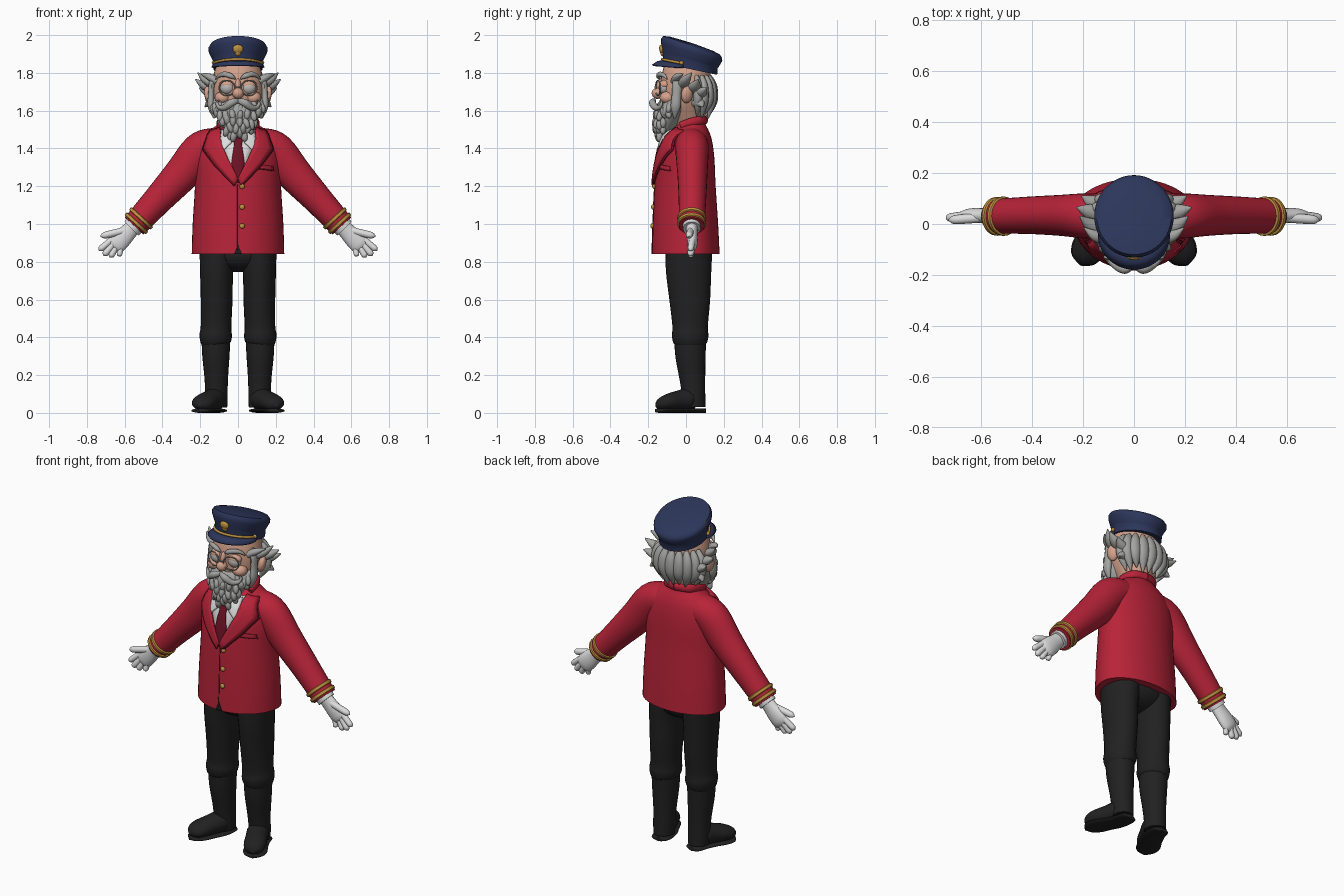
import bpy, bmesh, math, random
from mathutils import Vector, Matrix, Euler

random.seed(4)


def material(name, r, g, b):
    m = bpy.data.materials.new(name)
    m.diffuse_color = (r, g, b, 1)
    return m


RED = material("coat_red", .48, .017, .04)
DARK = material("tie_red", .16, .006, .018)
NAVY = material("cap_navy", .026, .037, .105)
BLACK = material("trouser_black", .015, .015, .015)
WHITE = material("glove_white", .72, .72, .72)
GREY = material("hair_grey", .37, .37, .36)
SKIN = material("skin", .66, .36, .26)
GOLD = material("gold", .53, .29, .05)
PALE = material("lens_pale", .5, .47, .45)


def finish(name, bm, mat, mirror=False, thick=0):
    bmesh.ops.recalc_face_normals(bm, faces=bm.faces)
    me = bpy.data.meshes.new(name)
    bm.to_mesh(me)
    bm.free()
    me.materials.append(mat)
    ob = bpy.data.objects.new(name, me)
    bpy.context.collection.objects.link(ob)
    if thick:
        s = ob.modifiers.new("thickness", 'SOLIDIFY')
        s.thickness, s.offset = thick, 0
    if mirror:
        ob.modifiers.new("mirror", 'MIRROR').use_mirror_merge = False
    return ob


def dense(rows, k):
    """Smooth curve through all the rows of numbers."""
    out, n = [], len(rows)
    for i in range(n - 1):
        p = [rows[max(0, min(n - 1, i + j))] for j in (-1, 0, 1, 2)]
        for s in range(k):
            t = s / k
            out.append([.5 * (2 * b + (c - a) * t + (2 * a - 5 * b + 4 * c - d) * t * t
                              + (3 * b - a - 3 * c + d) * t ** 3) for a, b, c, d in zip(*p)])
    return out + [list(rows[-1])]


def add_loft(bm, rings, cap=True):
    vs = [[bm.verts.new(p) for p in r] for r in rings]
    n = len(vs[0])
    for a, b in zip(vs, vs[1:]):
        for i in range(n):
            bm.faces.new((a[i], a[(i + 1) % n], b[(i + 1) % n], b[i]))
    if cap:
        bm.faces.new(vs[0])
        bm.faces.new(vs[-1])


def add_tube(bm, rows, side, n, k):
    """Rows are x, y, z, radius along side, radius across it."""
    rows = dense(rows, k)
    pts = [Vector(r[:3]) for r in rows]
    rings = []
    for i, r in enumerate(rows):
        t = (pts[min(i + 1, len(pts) - 1)] - pts[max(i - 1, 0)]).normalized()
        s = Vector(side)
        s = (s - t * s.dot(t)).normalized()
        v = t.cross(s)
        ra, rb = max(r[3], .001), max(r[4], .001)
        rings.append([pts[i] + s * ra * math.cos(a) + v * rb * math.sin(a)
                      for a in (j * math.tau / n for j in range(n))])
    add_loft(bm, rings)


def tubes(name, paths, mat, side=(1, 0, 0), mirror=False, n=20, k=4):
    bm = bmesh.new()
    for rows in paths:
        add_tube(bm, rows, side, n, k)
    return finish(name, bm, mat, mirror)


def blobs(name, items, mat, mirror=False, seg=16):
    bm = bmesh.new()
    for c, r, rot in items:
        m = Matrix.Translation(c) @ Euler(rot).to_matrix().to_4x4() @ Matrix.Diagonal((*r, 1))
        bmesh.ops.create_uvsphere(bm, u_segments=seg, v_segments=seg // 2 + 2, radius=1, matrix=m)
    return finish(name, bm, mat, mirror)


# Coat body: height, half width, front y, back y
MID = .03
coat = dense([(.84, .245, -.18, .178), (1.0, .24, -.175, .17), (1.2, .228, -.166, .157),
              (1.35, .228, -.15, .15), (1.44, .205, -.125, .138), (1.49, .16, -.09, .122),
              (1.525, .11, -.05, .105), (1.555, .085, -.03, .1)], 5)
bm = bmesh.new()
add_loft(bm, [[(rx * math.cos(a), MID + math.sin(a) * ((yb - MID) if math.sin(a) > 0 else (MID - yf)), z)
               for a in (j * math.tau / 48 for j in range(48))] for z, rx, yf, yb in coat])
finish("coat_body", bm, RED)


def front_y(x, z):
    for a, b in zip(coat, coat[1:]):
        if a[0] <= z <= b[0]:
            t = (z - a[0]) / (b[0] - a[0])
            rx, yf = (a[i] + (b[i] - a[i]) * t for i in (1, 2))
            return MID + (yf - MID) * math.sqrt(max(0, 1 - (x / rx) ** 2))
    return MID


def plate(name, rows, mat, lift, mirror=False, thick=.008, k=4, cols=5):
    """Strip laid on the coat front; rows are x, z of one edge then x, z of the other."""
    bm = bmesh.new()
    grid = []
    for (x0, z0, x1, z1), (a0, b0, a1, b1) in zip(rows, rows[1:]):
        for s in range(k + 1):
            t = s / k
            p = (x0 + (a0 - x0) * t, z0 + (b0 - z0) * t, x1 + (a1 - x1) * t, z1 + (b1 - z1) * t)
            line = []
            for c in range(cols):
                u = c / (cols - 1)
                x, z = p[0] + (p[2] - p[0]) * u, p[1] + (p[3] - p[1]) * u
                line.append(bm.verts.new((x, front_y(x, z) - lift, z)))
            grid.append(line)
    for a, b in zip(grid, grid[1:]):
        for i in range(cols - 1):
            bm.faces.new((a[i], a[i + 1], b[i + 1], b[i]))
    bmesh.ops.remove_doubles(bm, verts=bm.verts, dist=.0005)
    finish(name, bm, mat, mirror, thick)


# Shirt, tie, lapels and small coat details
plate("shirt_front", [(-.11, 1.5, .11, 1.5), (-.075, 1.38, .075, 1.38), (-.005, 1.23, .005, 1.23)], WHITE, .003)
plate("shirt_collar_flap", [(.012, 1.475, .085, 1.5), (.035, 1.43, .095, 1.45), (.082, 1.385, .088, 1.39)],
      WHITE, .014, True)
plate("tie", [(-.03, 1.47, .03, 1.47), (-.02, 1.42, .02, 1.42), (-.036, 1.32, .036, 1.32),
              (-.008, 1.22, .008, 1.22)], DARK, .01)
lapel = [(.095, 1.51, .15, 1.495), (.085, 1.42, .183, 1.4), (.05, 1.34, .12, 1.315), (.0, 1.24, .015, 1.205)]
plate("lapel", lapel, RED, .014, True, .009)
plate("lapel_edge", [(a, b, c + .006, d - .006) for a, b, c, d in lapel], DARK, .007, True)
plate("front_seam", [(-.004, 1.21, 0, 1.21), (-.004, .86, 0, .86)], DARK, .001, thick=.004, k=14)
plate("hem_notch", [(-.002, .885, .002, .885), (-.02, .84, .02, .84)], BLACK, .001, thick=.004)
plate("breast_pocket", [(.115, 1.315, .115, 1.295), (.185, 1.305, .185, 1.285)], RED, .006)
plate("pocket_edge", [(.112, 1.297, .112, 1.29), (.188, 1.287, .188, 1.28)], DARK, .004)
blobs("coat_buttons", [((.022, front_y(.022, z) - .004, z), (.014, .01, .014), (0, 0, 0))
                       for z in (1.2, 1.09, .99)], GOLD)
tubes("shirt_collar", [[(0, .025, 1.5, .088, .08), (0, .025, 1.55, .085, .078), (0, .025, 1.575, .08, .072)]], WHITE)
tubes("coat_collar", [[(.1, -.03, 1.52, .012, .02), (.1, .03, 1.54, .012, .022), (.07, .085, 1.55, .012, .022),
                       (0, .105, 1.55, .012, .022)]], RED, mirror=True, n=12)

# Sleeves with gold bands
tubes("sleeve", [[(.08, .03, 1.41, .085, .085), (.13, .03, 1.42, .088, .088), (.2, .032, 1.385, .088, .1),
                  (.295, .034, 1.268, .08, .094), (.42, .034, 1.132, .073, .079),
                  (.55, .03, .99, .068, .067)]], RED, (0, 1, 0), True, 28)
bands = []
for t0, t1 in ((.83, .885), (.925, .98)):
    row = []
    for t, grow in ((t0, 0), (t0 + .008, .007), (t1 - .008, .007), (t1, 0)):
        row.append((.295 + .255 * t, .034 - .004 * t, 1.268 - .278 * t, .08 - .012 * t + grow, .094 - .027 * t + grow))
    bands.append(row)
tubes("sleeve_band", bands, GOLD, (0, 1, 0), True, 28, 2)

# Gloved hands
tubes("shirt_cuff", [[(.53, .03, 1.01, .05, .055), (.565, .03, .975, .046, .052)]], WHITE, (0, 1, 0), True)
tubes("palm", [[(.54, .03, 1.0, .035, .04), (.58, .032, .958, .03, .045), (.62, .034, .918, .029, .052),
                (.65, .034, .888, .024, .05), (.668, .033, .868, .008, .03)]], WHITE, (0, 1, 0), True)


def finger(x0, z0, x1, z1, r, y=.033, dy=-.01):
    return [(x0 + (x1 - x0) * t, y + dy * t, z0 + (z1 - z0) * t, r * f, r * f)
            for t, f in ((0, 1), (.5, 1), (.85, .88), (1, .15))]


tubes("fingers", [finger(.67, .915, .737, .86, .017), finger(.66, .895, .712, .832, .018),
                  finger(.645, .88, .677, .823, .017), finger(.62, .875, .63, .828, .015),
                  finger(.6, .965, .728, .935, .019, .025, -.01)], WHITE, (0, 1, 0), True, 12)

# Trousers and boots
blobs("hips", [((0, .015, .84), (.195, .122, .095), (0, 0, 0))], BLACK, seg=24)
tubes("trouser_leg", [[(.105, .015, .88, .1, .125), (.113, .014, .75, .088, .12), (.113, .02, .6, .084, .108),
                       (.116, .022, .46, .081, .094), (.118, .022, .41, .086, .097), (.118, .022, .375, .08, .09),
                       (.117, .022, .36, .07, .08)]], BLACK, mirror=True, n=24)
tubes("boot_shaft", [[(.117, .022, .385, .076, .084), (.117, .024, .3, .072, .08), (.115, .034, .18, .062, .068),
                      (.115, .04, .1, .06, .062), (.115, .042, .03, .058, .062)]], BLACK, mirror=True, n=24)
tubes("boot_foot", [[(.115, .06, .05, .04, .035), (.122, .02, .07, .06, .06), (.15, -.04, .064, .06, .054),
                     (.182, -.1, .054, .062, .044), (.2, -.14, .042, .045, .03), (.208, -.16, .034, .004, .004)]],
      BLACK, mirror=True)
tubes("boot_sole", [[(.108, .105, .012, .01, .012), (.11, .09, .012, .05, .012), (.122, .02, .012, .062, .012),
                     (.15, -.04, .012, .063, .012), (.182, -.1, .012, .066, .012), (.2, -.142, .012, .047, .012),
                     (.209, -.163, .012, .004, .008)]], BLACK, mirror=True)

# Head and face
tubes("head", [[(0, .02, 1.52, .07, .07), (0, .01, 1.58, .1, .1), (0, 0, 1.65, .132, .132),
                (0, 0, 1.72, .14, .137), (0, .003, 1.79, .13, .13), (0, .01, 1.85, .11, .115)]], SKIN, n=32)
blobs("nose", [((0, -.152, 1.692), (.03, .03, .03), (0, 0, 0)), ((0, -.135, 1.73), (.016, .022, .04), (0, 0, 0))], SKIN)
blobs("cheek", [((.082, -.098, 1.668), (.042, .042, .034), (0, 0, 0))], SKIN, True)
blobs("ear", [((.155, .005, 1.685), (.022, .032, .046), (0, .2, .4))], SKIN, True)
blobs("eye", [((.057, -.115, 1.722), (.039, .03, .036), (0, 0, 0))], PALE, True)
blobs("eyelid", [((.057, -.112, 1.738), (.042, .031, .026), (0, 0, 0))], SKIN, True)
ring = [(.058 + .042 * math.cos(a), -.149 + .012 * math.cos(a), 1.72 + .04 * math.sin(a), .0035, .0035)
        for a in (i * math.tau / 24 for i in range(25))]
tubes("spectacle_rim", [ring, [(-.018, -.166, 1.725, .0035, .0035), (.018, -.166, 1.725, .0035, .0035)]],
      GREY, (0, 1, 0), True, 8, 1)
tubes("eyebrow", [[(.014, -.14, 1.768, .004, .004), (.035, -.146, 1.782, .012, .013), (.07, -.138, 1.793, .012, .014),
                   (.1, -.115, 1.785, .01, .01), (.12, -.1, 1.765, .002, .002)]], GREY, (0, 1, 0), True, 12)

# Beard and moustache
beard = dense([(0, -.135, 1.46, .012, .008), (0, -.125, 1.485, .055, .035), (0, -.105, 1.54, .095, .062),
               (0, -.082, 1.6, .132, .076), (0, -.055, 1.635, .142, .062), (0, -.045, 1.66, .14, .04)], 3)
tubes("beard", [beard], GREY, n=28, k=1)
curls = []
for row, count in ((2, 4), (4, 6), (6, 8), (8, 9), (10, 10)):
    x, y, z, rx, ry = beard[row]
    for i in range(count):
        a = math.pi * (1.02 + .96 * (i + .5 * (row % 4 == 0)) / (count - .5))
        curls.append(((rx * .93 * math.cos(a), y + ry * .9 * math.sin(a), z + random.uniform(-.012, .012)),
                      (.019, .017, .032), (random.uniform(-.3, .3), random.uniform(-.5, .5), a)))
blobs("beard_curls", curls, GREY, seg=12)
tubes("moustache", [[(0, -.165, 1.652, .008, .012), (.035, -.178, 1.642, .018, .02), (.07, -.162, 1.617, .017, .017),
                     (.1, -.14, 1.618, .011, .011), (.112, -.13, 1.642, .007, .007), (.1, -.138, 1.655, .002, .002)]],
      GREY, (0, 1, 0), True, 14)


# Hair: back mass, hanging locks and flared side tufts
def lock(a, b, c, r):
    return [(*a, r, r * .8), (*b, r * .8, r * .65), (*c, .003, .003)]


blobs("back_hair", [((0, .055, 1.695), (.145, .095, .105), (0, 0, 0))], GREY, seg=28)
hang = []
for i in range(9):
    a = math.pi * (.06 + .88 * i / 8)
    c, s = math.cos(a), math.sin(a)
    hang.append([(.12 * c, .04 + .085 * s, 1.785, .01, .01), (.142 * c, .045 + .098 * s, 1.73, .03, .022),
                 (.14 * c, .045 + .098 * s, 1.65, .032, .024),
                 (.105 * c, .045 + .075 * s, 1.565 + random.uniform(-.01, .02), .004, .004)])
tubes("hair_locks", hang, GREY, n=12)
tubes("side_tufts", [lock((.12, -.02, 1.735), (.175, 0, 1.765), (.212, .03, 1.8), .032),
                     lock((.12, .035, 1.71), (.18, .05, 1.735), (.225, .065, 1.765), .036),
                     lock((.11, .07, 1.68), (.165, .085, 1.7), (.205, .11, 1.72), .036),
                     lock((.11, -.055, 1.755), (.155, -.045, 1.78), (.195, -.015, 1.795), .027),
                     lock((.11, .06, 1.64), (.15, .075, 1.64), (.175, .09, 1.62), .034)], GREY, (0, 1, 0), True, 12)
tubes("sideburn", [[(.125, -.04, 1.79, .008, .008), (.137, -.045, 1.75, .026, .016), (.142, -.05, 1.69, .024, .016),
                    (.142, -.055, 1.62, .026, .018), (.125, -.06, 1.56, .005, .005)]], GREY, (0, 1, 0), True, 12)


# Cap: centre y, centre z, half width, half depth, forward rise
def cap_point(row, a, grow=0, lift=0):
    y, z, rx, ry, rise = row
    return ((rx + grow) * math.cos(a), y + (ry + grow) * math.sin(a), z + lift - rise * ry * math.sin(a))


profile = [(.022, 1.82, .13, .143, .21), (.022, 1.865, .132, .146, .27), (.024, 1.873, .136, .149, .28),
           (.03, 1.912, .155, .162, .3), (.03, 1.93, .156, .161, .32), (.03, 1.946, .146, .15, .33),
           (.03, 1.954, .11, .115, .33), (.03, 1.958, .03, .03, .33)]
bm = bmesh.new()
add_loft(bm, [[cap_point(r, j * math.tau / 48) for j in range(48)] for r in profile])
finish("cap_crown", bm, NAVY)
bm = bmesh.new()
edge = []
for i in range(25):
    a = math.pi * (1.08 + .84 * i / 24)
    w = math.sin(math.pi * i / 24) ** .6
    edge.append([bm.verts.new(cap_point(profile[0], a, g, lift))
                 for g, lift in ((-.006, .014), (.03 * w, .008), (.056 * w, -.01 * w))])
for a, b in zip(edge, edge[1:]):
    for i in range(2):
        bm.faces.new((a[i], a[i + 1], b[i + 1], b[i]))
finish("cap_visor", bm, NAVY, thick=.009)
arc = [math.pi * (1.1 + .8 * i / 24) for i in range(25)]
tubes("cap_cord", [[(*cap_point(profile[0], a, .005, .022), .007, .007) for a in arc]], GOLD, (0, 0, 1), n=10, k=1)
blobs("cord_buttons", [(cap_point(profile[0], a, .005, .024), (.011, .011, .011), (0, 0, 0))
                       for a in (arc[0], arc[-1])], GOLD, seg=12)
blobs("cap_badge", [((0, -.128, 1.926), (.028, .014, .024), (.15, 0, 0)),
                    ((0, -.124, 1.908), (.017, .013, .02), (.15, 0, 0))], GOLD)

# Soft shading
bpy.ops.object.select_all(action='SELECT')
bpy.context.view_layer.objects.active = bpy.context.selected_objects[0]
bpy.ops.object.shade_smooth_by_angle(angle=math.radians(45))
